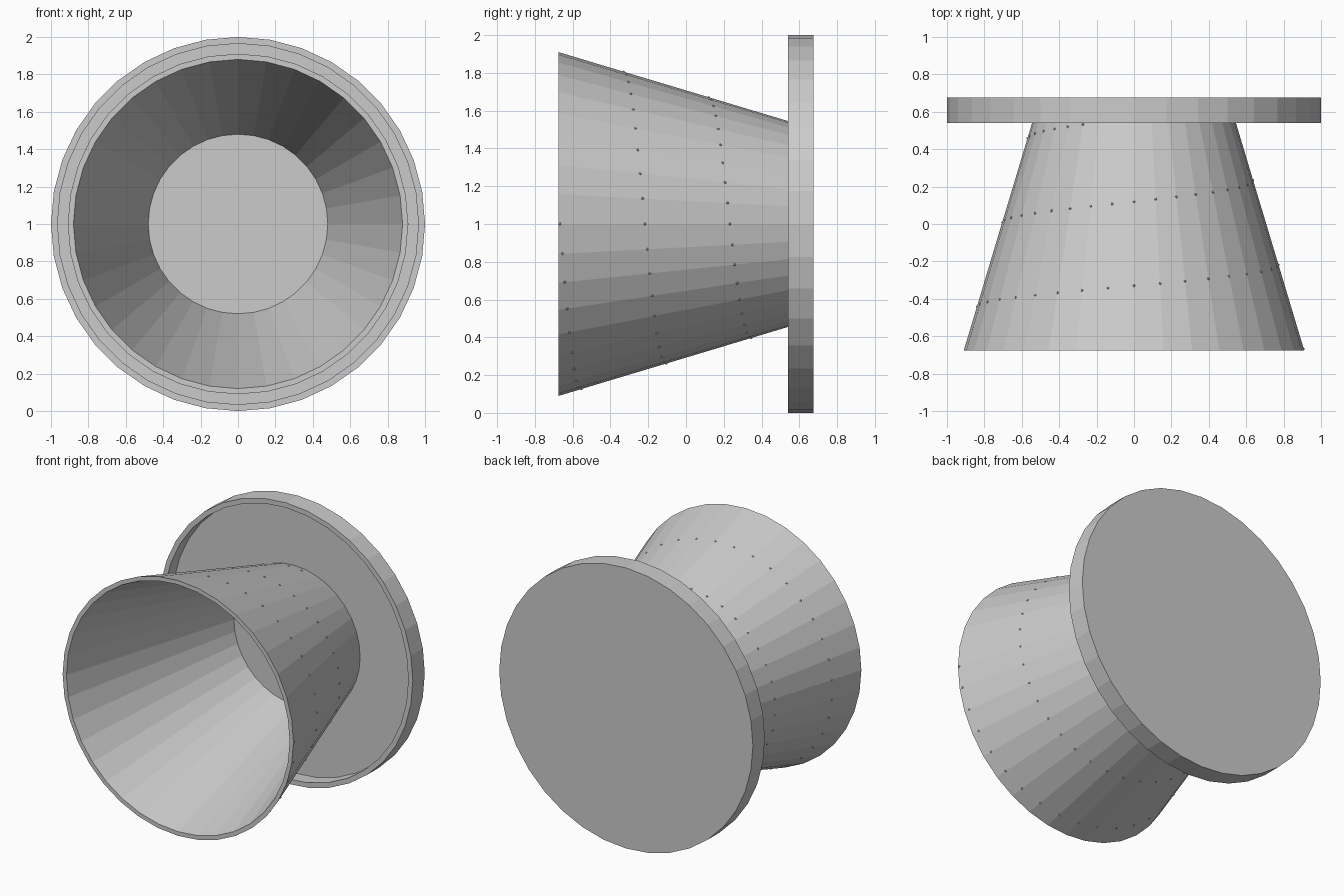
import bpy, bmesh, math
from mathutils import Matrix

if "Cube" in bpy.data.objects:
    bpy.data.objects.remove(bpy.data.objects["Cube"])

SIDES = 36


def add_object(name, bm):
    bmesh.ops.recalc_face_normals(bm, faces=bm.faces)
    mesh = bpy.data.meshes.new(name)
    bm.to_mesh(mesh)
    bm.free()
    obj = bpy.data.objects.new(name, mesh)
    bpy.context.collection.objects.link(obj)
    return obj


def lathe(name, profile, closed):
    """Turn (radius, y) points about the y-parallel axis at z = 1."""
    bm = bmesh.new()
    rings = []
    for r, y in profile:
        ring = []
        for i in range(SIDES):
            a = 2 * math.pi * i / SIDES
            ring.append(bm.verts.new((r * math.sin(a), y, 1 + r * math.cos(a))))
        rings.append(ring)
    pairs = list(zip(rings, rings[1:]))
    if closed:
        pairs.append((rings[-1], rings[0]))
    else:
        bm.faces.new(rings[0])
        bm.faces.new(rings[-1])
    for p, q in pairs:
        for i in range(SIDES):
            j = (i + 1) % SIDES
            bm.faces.new((p[i], p[j], q[j], q[i]))
    return add_object(name, bm)


# Round back plate: shallow dish with a thin raised rim
lathe("back_dish", [(0.965, 0.64), (0.965, 0.54), (1.0, 0.54), (1.0, 0.675)], False)

# Hollow cone, wide end to the front, standing on the dish floor
lathe("cone_shell", [(0.91, -0.675), (0.515, 0.64), (0.48, 0.64), (0.88, -0.675)], True)

# Tiny studs winding around the cone in a spiral
bm = bmesh.new()
step = 2 * math.pi / SIDES
for k in range(-27, 74):
    t = k * step
    y = -0.33 + 0.45 * t / (2 * math.pi)
    if y > 0.62:
        break
    r = 0.91 - 0.3004 * (y + 0.675) - 0.002
    place = Matrix.Translation((r * math.sin(t), y, 1 + r * math.cos(t)))
    bmesh.ops.create_icosphere(bm, subdivisions=1, radius=0.008, matrix=place)
add_object("spiral_studs", bm)
